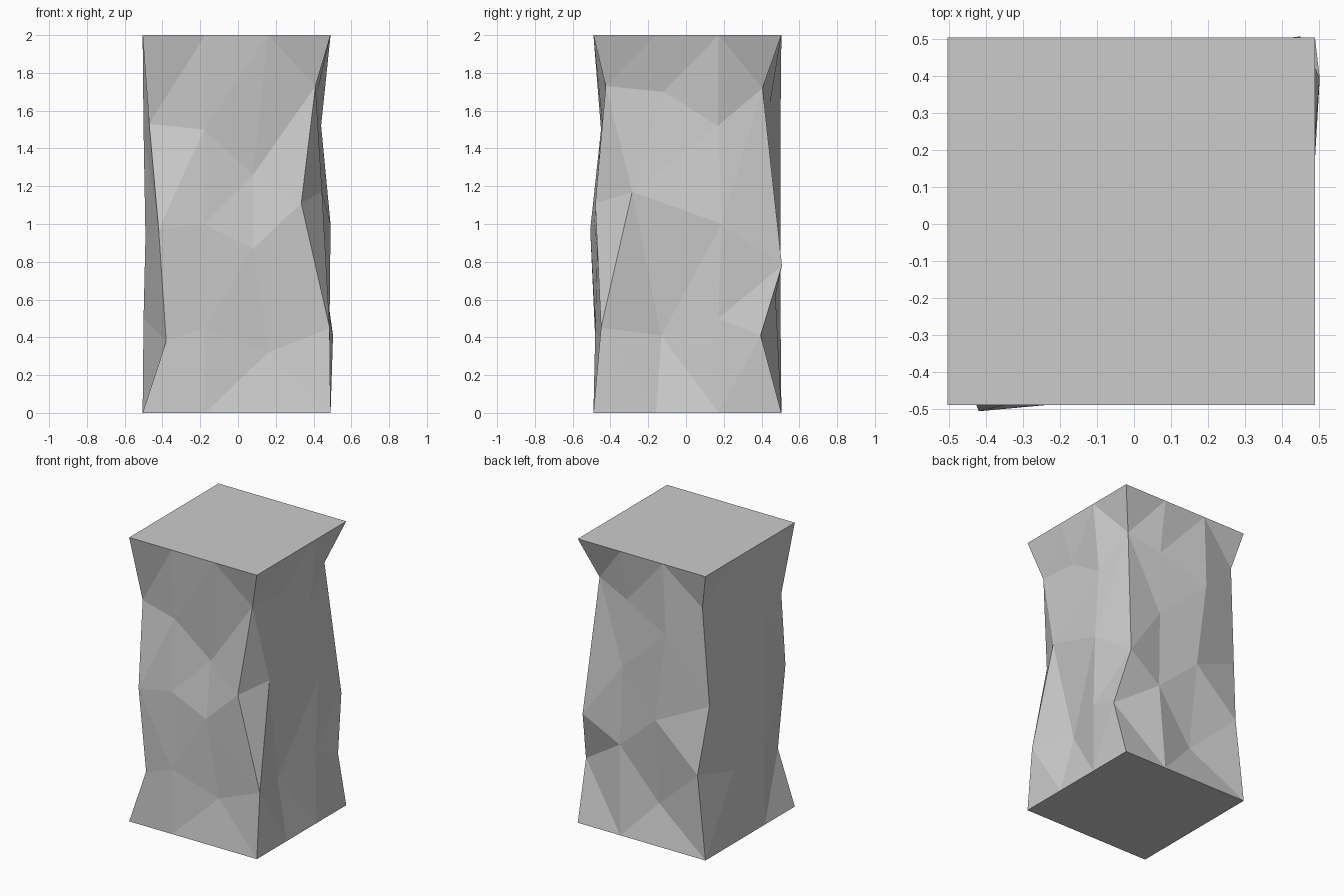
import bpy
import bmesh

if "Cube" in bpy.data.objects:
    bpy.data.objects.remove(bpy.data.objects["Cube"])

# Chipped stone block: 12 points round the outline, counter-clockwise from
# the front left corner, on flat end rings and three uneven middle rings.
LO, HI = (-0.505, -0.49), (0.49, 0.505)


def square_ring(z, segments=3):
    corners = [(LO[0], LO[1]), (HI[0], LO[1]), (HI[0], HI[1]), (LO[0], HI[1])]
    ring = []
    for i, a in enumerate(corners):
        b = corners[(i + 1) % 4]
        for s in range(segments):
            t = s / segments
            ring.append((a[0] + (b[0] - a[0]) * t, a[1] + (b[1] - a[1]) * t, z))
    return ring


lower = [(-.38, -.48, .38), (-.18, -.48, .45), (.16, -.44, .32),
         (.485, -.45, .45), (.40, -.13, .41), (.485, .17, .50),
         (.503, .395, .41), (.185, .474, .62), (-.10, .44, .27),
         (-.44, .50, .58), (-.49, .17, .50), (-.50, -.15, .50)]
middle = [(-.42, -.507, .97), (-.18, -.485, 1.0), (.08, -.47, .87),
          (.335, -.48, 1.11), (.445, -.285, 1.17), (.49, .19, 1.0),
          (.45, .508, .78), (.17, .464, 1.17), (-.113, .50, .88),
          (-.484, .43, 1.05), (-.49, .17, 1.2), (-.49, -.17, .93)]
upper = [(-.47, -.39, 1.53), (-.18, -.45, 1.5), (.08, -.415, 1.26),
         (.41, -.425, 1.73), (.42, -.12, 1.70), (.44, .17, 1.52),
         (.39, .405, 1.72), (.15, .445, 1.64), (-.193, .50, 1.5),
         (-.443, .45, 1.74), (-.48, .17, 1.5), (-.50, -.16, 1.5)]

bm = bmesh.new()
rings = [[bm.verts.new(p) for p in ring]
         for ring in (square_ring(0), lower, middle, upper, square_ring(2))]

# Faceted sides, each quad split along its shorter diagonal
sides = []
for a, b in zip(rings, rings[1:]):
    for i in range(12):
        j = (i + 1) % 12
        sides.append(bm.faces.new((a[i], a[j], b[j], b[i])))
bmesh.ops.triangulate(bm, faces=sides, quad_method='SHORT_EDGE')

# Flat top and bottom
bm.faces.new(rings[-1])
bm.faces.new(rings[0][::-1])
bmesh.ops.recalc_face_normals(bm, faces=bm.faces[:])

mesh = bpy.data.meshes.new("stone_pillar")
bm.to_mesh(mesh)
bm.free()
bpy.context.collection.objects.link(bpy.data.objects.new("stone_pillar", mesh))
